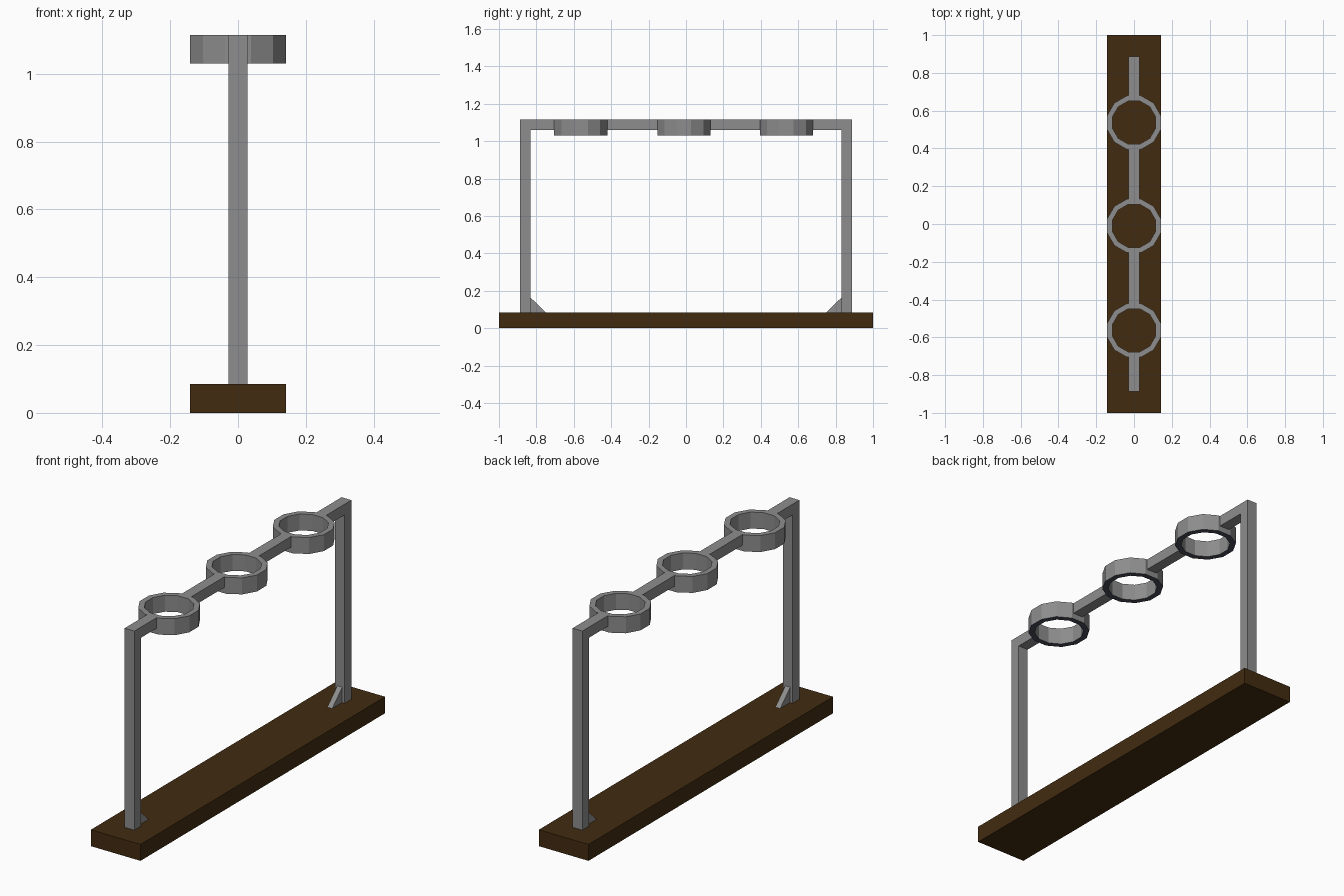
import bpy, bmesh, math

if "Cube" in bpy.data.objects:
    bpy.data.objects.remove(bpy.data.objects["Cube"])


def material(name, rgb):
    m = bpy.data.materials.new(name)
    m.diffuse_color = (*rgb, 1)
    m.use_nodes = True
    m.node_tree.nodes["Principled BSDF"].inputs["Base Color"].default_value = m.diffuse_color
    return m


GREY = material("grey metal", (0.27, 0.27, 0.27))
BROWN = material("dark wood", (0.054, 0.024, 0.005))
DARK = material("dark slate", (0.065, 0.075, 0.105))


def finish(name, bm, *mats):
    bmesh.ops.recalc_face_normals(bm, faces=bm.faces)
    me = bpy.data.meshes.new(name)
    bm.to_mesh(me)
    bm.free()
    for m in mats:
        me.materials.append(m)
    ob = bpy.data.objects.new(name, me)
    bpy.context.collection.objects.link(ob)
    return ob


def box(name, lo, hi, mat):
    bm = bmesh.new()
    bmesh.ops.create_cube(bm, size=1)
    for v in bm.verts:
        v.co = [(a + b) / 2 + c * (b - a) for a, b, c in zip(lo, hi, v.co)]
    return finish(name, bm, mat)


def ring(name, cy, r_out, r_in, z0, z1, n=12):
    # Twelve-sided open ring with a dark underside
    bm = bmesh.new()
    rows = []
    for i in range(n):
        a = 2 * math.pi * (i + 0.5) / n
        c, s = math.cos(a), math.sin(a)
        rows.append([bm.verts.new((r * c, cy + r * s, z)) for r, z in
                     ((r_out, z0), (r_out, z1), (r_in, z1), (r_in, z0))])
    for i in range(n):
        p, q = rows[i], rows[(i + 1) % n]
        for k in range(4):
            j = (k + 1) % 4
            f = bm.faces.new((p[k], q[k], q[j], p[j]))
            f.material_index = 1 if k == 3 else 0
    return finish(name, bm, GREY, DARK)


def gusset(name, side):
    # Triangular brace between post and base
    bm = bmesh.new()
    prof = ((0.835, 0.08), (0.75, 0.085), (0.835, 0.167))
    f = bm.faces.new([bm.verts.new((-0.014, side * y, z)) for y, z in prof])
    ext = bmesh.ops.extrude_face_region(bm, geom=[f])
    bmesh.ops.translate(bm, vec=(0.028, 0, 0),
                        verts=[v for v in ext["geom"] if isinstance(v, bmesh.types.BMVert)])
    return finish(name, bm, GREY)


HALF, TOP, BASE = 0.028, 1.115, 0.085
box("base", (-0.142, -1, 0), (0.142, 1, BASE), BROWN)

# Posts and their braces
for label, s in (("front", -1), ("back", 1)):
    y0, y1 = sorted((s * 0.832, s * 0.887))
    box(label + "_post", (-HALF, y0, BASE), (HALF, y1, TOP), GREY)
    gusset(label + "_brace", s)

# Rings joined by rail pieces that stop at the ring walls
centres = (-0.563, -0.01, 0.537)
for i, cy in enumerate(centres):
    ring(f"ring_{i + 1}", cy, 0.147, 0.118, 1.03, TOP)
stops = [-0.832] + [cy + d for cy in centres for d in (-0.14, 0.14)] + [0.832]
for i in range(0, len(stops), 2):
    box(f"rail_{i // 2 + 1}", (-HALF, stops[i], 1.06), (HALF, stops[i + 1], TOP), GREY)
